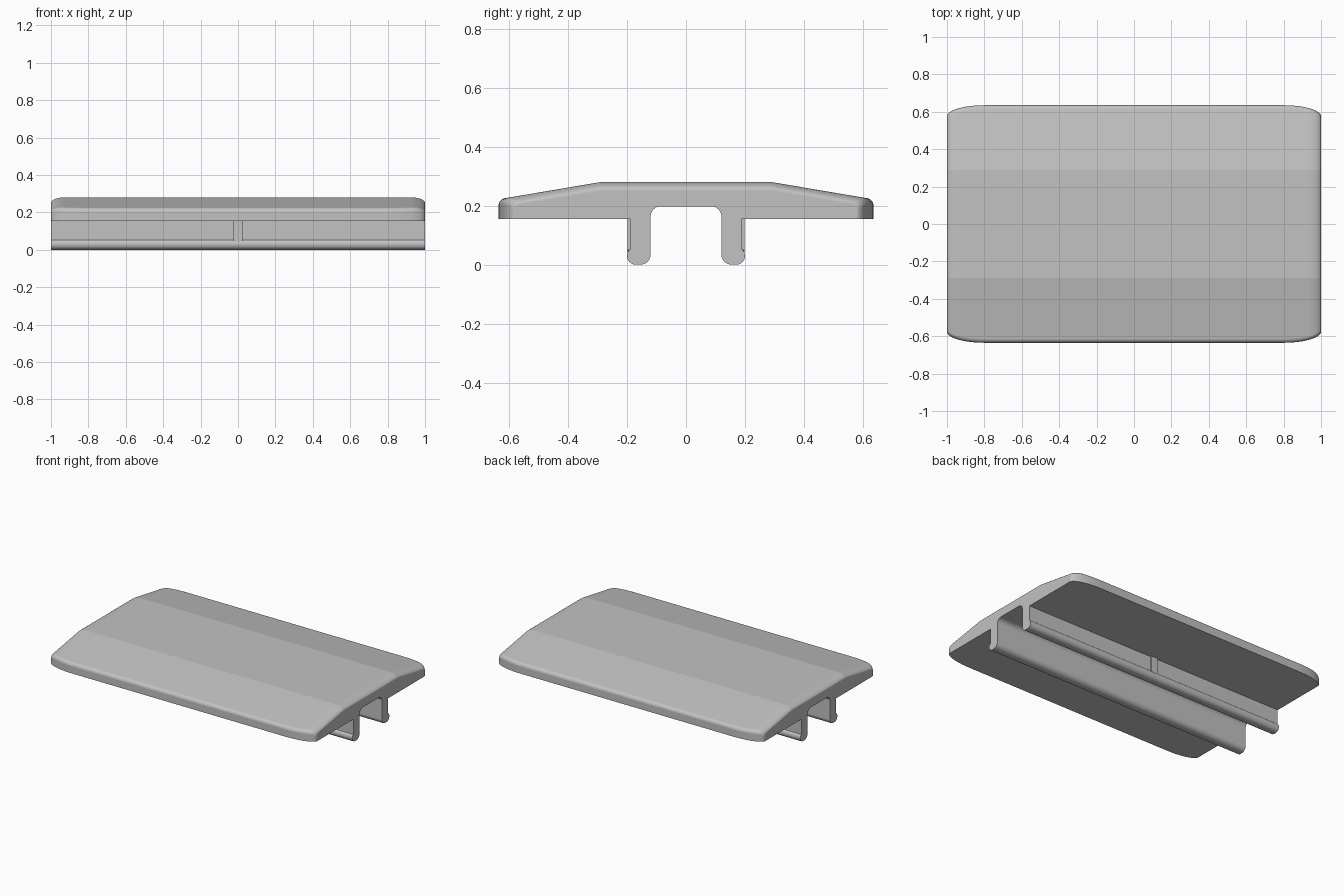
import bpy, bmesh, math

if "Cube" in bpy.data.objects:
    bpy.data.objects.remove(bpy.data.objects["Cube"])

grey = bpy.data.materials.new("light_grey")
grey.diffuse_color = (0.54, 0.54, 0.54, 1)
grey.use_nodes = True
grey.node_tree.nodes["Principled BSDF"].inputs["Base Color"].default_value = grey.diffuse_color


def arc(cy, cz, r, a0, a1, n=8):
    """Points on a circular arc in the y-z plane, angles in degrees."""
    pts = []
    for i in range(n + 1):
        a = math.radians(a0 + (a1 - a0) * i / n)
        pts.append((cy + r * math.cos(a), cz + r * math.sin(a)))
    return pts


def section(x):
    """Cross-section of clip and plate at x: narrower and lower near the ends."""
    t = min(max((abs(x) - 0.80) / 0.20, 0), 1)
    w = 0.575 + 0.06 * math.sqrt(1 - t * t)
    e = min(max((abs(x) - 0.93) / 0.07, 0), 1)
    drop = 0.03 * (1 - math.sqrt(1 - e * e))
    slope, r = 0.169, 0.025
    # sloped top ending in a rounded rim
    tilt = math.atan(slope)
    cy = w - r
    cz = 0.28 - drop - slope * (cy - 0.29) - r / math.cos(tilt)
    half = [(0.29, 0.28 - drop)]
    half += arc(cy, cz, r, 90 - math.degrees(tilt), 0)
    # underside and outer leg wall
    half += [(w, 0.155), (0.188, 0.155), (0.188, 0.052)]
    # rounded bead at the foot of the leg
    half += arc(0.170, 0.030, 0.030, 40, -90)
    half += arc(0.155, 0.035, 0.035, -90, -180)
    # rounded roof of the channel
    half += arc(0.085, 0.163, 0.035, 0, 90)
    return half + [(-y, z) for y, z in reversed(half)]


def finish(name, bm, ridge=False):
    bmesh.ops.recalc_face_normals(bm, faces=bm.faces)
    mesh = bpy.data.meshes.new(name)
    bm.to_mesh(mesh)
    bm.free()
    mesh.materials.append(grey)
    for p in mesh.polygons:
        p.use_smooth = True
    mesh.set_sharp_from_angle(angle=math.radians(30))
    if ridge:  # crisp bends where the flat top meets the slopes
        for e in mesh.edges:
            a, b = (mesh.vertices[i].co for i in e.vertices)
            if all(abs(abs(v.y) - 0.29) < 1e-4 for v in (a, b)) and a.y * b.y > 0:
                e.use_edge_sharp = True
    ob = bpy.data.objects.new(name, mesh)
    bpy.context.collection.objects.link(ob)
    mod = ob.modifiers.new("even_shading", 'WEIGHTED_NORMAL')
    mod.keep_sharp = True
    return ob


# Plate with two clip legs, lofted along x
stations = {round(0.80 + 0.20 * math.sin(math.pi / 2 * i / 12), 5) for i in range(13)}
stations |= {round(0.93 + 0.07 * math.sin(math.pi / 2 * i / 8), 5) for i in range(9)}
xs = sorted({-x for x in stations} | stations)
bm = bmesh.new()
rings = [[bm.verts.new((x, y, z)) for y, z in section(x)] for x in xs]
for a, b in zip(rings, rings[1:]):
    for i in range(len(a)):
        j = (i + 1) % len(a)
        bm.faces.new((a[i], a[j], b[j], b[i]))
bm.faces.new(rings[0])
bm.faces.new(rings[-1])
finish("plate_with_clip_legs", bm, ridge=True)

# Small upright rib on the outside of each leg, with a rounded foot
for side, label in ((-1, "front"), (1, "back")):
    outline = [(-0.025, 0.156), (-0.025, 0.055)]
    outline += [(0.025 * math.cos(a), 0.055 + 0.012 * math.sin(a))
                for a in (math.pi + math.pi * i / 8 for i in range(1, 8))]
    outline += [(0.025, 0.055), (0.025, 0.156)]
    bm = bmesh.new()
    inner = [bm.verts.new((x, side * 0.18, z)) for x, z in outline]
    outer = [bm.verts.new((x, side * 0.198, z)) for x, z in outline]
    for i in range(len(inner)):
        j = (i + 1) % len(inner)
        bm.faces.new((inner[i], inner[j], outer[j], outer[i]))
    bm.faces.new(inner)
    bm.faces.new(outer)
    finish(label + "_rib", bm)
